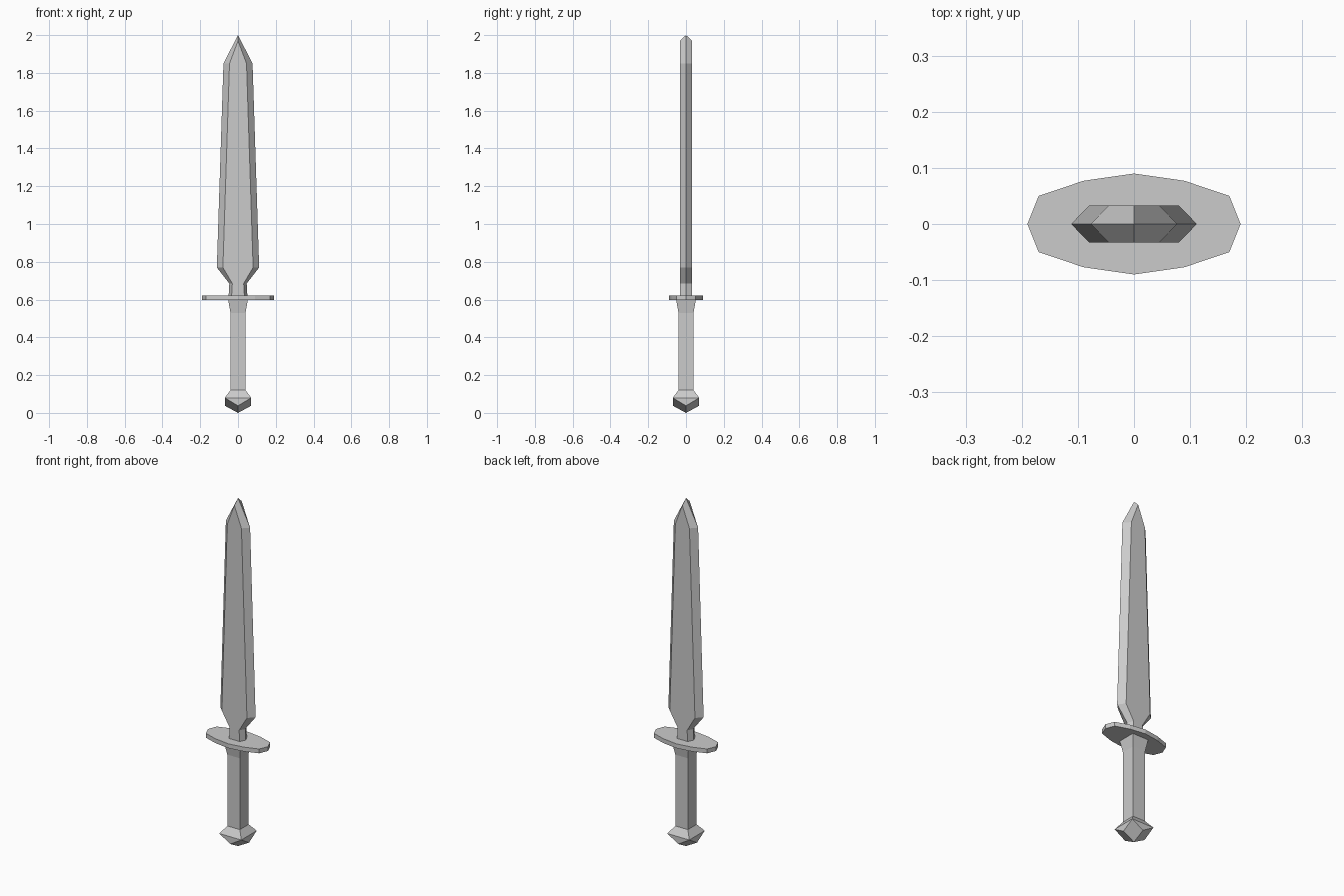
import bpy, bmesh

cube = bpy.data.objects.get("Cube")
if cube:
    bpy.data.objects.remove(cube, do_unlink=True)

steel = bpy.data.materials.new("grey_steel")
steel.use_nodes = True
colour = (0.6, 0.6, 0.6, 1)
steel.diffuse_color = colour
steel.node_tree.nodes["Principled BSDF"].inputs["Base Color"].default_value = colour


def finish(name, bm):
    bmesh.ops.recalc_face_normals(bm, faces=bm.faces)
    mesh = bpy.data.meshes.new(name)
    bm.to_mesh(mesh)
    bm.free()
    mesh.materials.append(steel)
    obj = bpy.data.objects.new(name, mesh)
    bpy.context.collection.objects.link(obj)
    return obj


def bridge(bm, low, high):
    n = len(low)
    for i in range(n):
        j = (i + 1) % n
        bm.faces.new((low[i], low[j], high[j], high[i]))


def loft(name, sections):
    """Join a stack of matching rings and cap both ends."""
    bm = bmesh.new()
    rings = [[bm.verts.new(p) for p in s] for s in sections]
    for low, high in zip(rings, rings[1:]):
        bridge(bm, low, high)
    bm.faces.new(rings[0])
    bm.faces.new(rings[-1])
    bmesh.ops.remove_doubles(bm, verts=bm.verts, dist=0.0001)
    return finish(name, bm)


def square(r, z):
    return [(x * r, y * r, z) for x, y in ((-1, -1), (1, -1), (1, 1), (-1, 1))]


# Blade: six-sided section with flat faces and bevelled edges
T = 0.033


def blade_ring(z, edge, flat):
    return [(-edge, 0, z), (-flat, -T, z), (flat, -T, z),
            (edge, 0, z), (flat, T, z), (-flat, T, z)]


bm = bmesh.new()
levels = ((0.615, 0.05, 0.034), (0.685, 0.046, 0.03),
          (0.77, 0.112, 0.08), (1.85, 0.077, 0.045))
rings = [[bm.verts.new(p) for p in blade_ring(*lv)] for lv in levels]
for low, high in zip(rings, rings[1:]):
    bridge(bm, low, high)
bm.faces.new(rings[0])
# Blade point: the flats run to an apex just below the tip
tip = bm.verts.new((0, 0, 2))
front, back = (bm.verts.new((0, y, 1.97)) for y in (-T, T))
a, b, c, d, e, f = rings[-1]
for face in ((b, c, front), (e, f, back), (a, b, front, tip),
             (c, d, tip, front), (d, e, back, tip), (f, a, tip, back)):
    bm.faces.new(face)
finish("blade", bm)

# Guard: thin faceted oval plate
quarter = [(0.19, 0), (0.17, 0.05), (0.09, 0.077), (0, 0.09)]
half = quarter + [(-x, y) for x, y in quarter[-2::-1]]
outline = half + [(x, -y) for x, y in half[-2:0:-1]]
loft("guard", [[(x, y, z) for x, y in outline] for z in (0.597, 0.622)])

# Grip: square bar flaring under the guard
loft("grip", [square(0.04, 0.12), square(0.04, 0.53), square(0.052, 0.6)])

# Pommel: square shoulders over a four-faceted point
bm = bmesh.new()
neck = [bm.verts.new(p) for p in square(0.04, 0.12)]
corner = [bm.verts.new(p) for p in square(0.07, 0.08)]
middle = [bm.verts.new((x * 0.07, y * 0.07, 0.038))
          for x, y in ((0, -1), (1, 0), (0, 1), (-1, 0))]
base = bm.verts.new((0, 0, 0))
bridge(bm, corner, neck)
bm.faces.new(neck)
for i in range(4):
    bm.faces.new((corner[i], middle[i], corner[(i + 1) % 4]))
    bm.faces.new((corner[i], middle[i - 1], base, middle[i]))
finish("pommel", bm)
